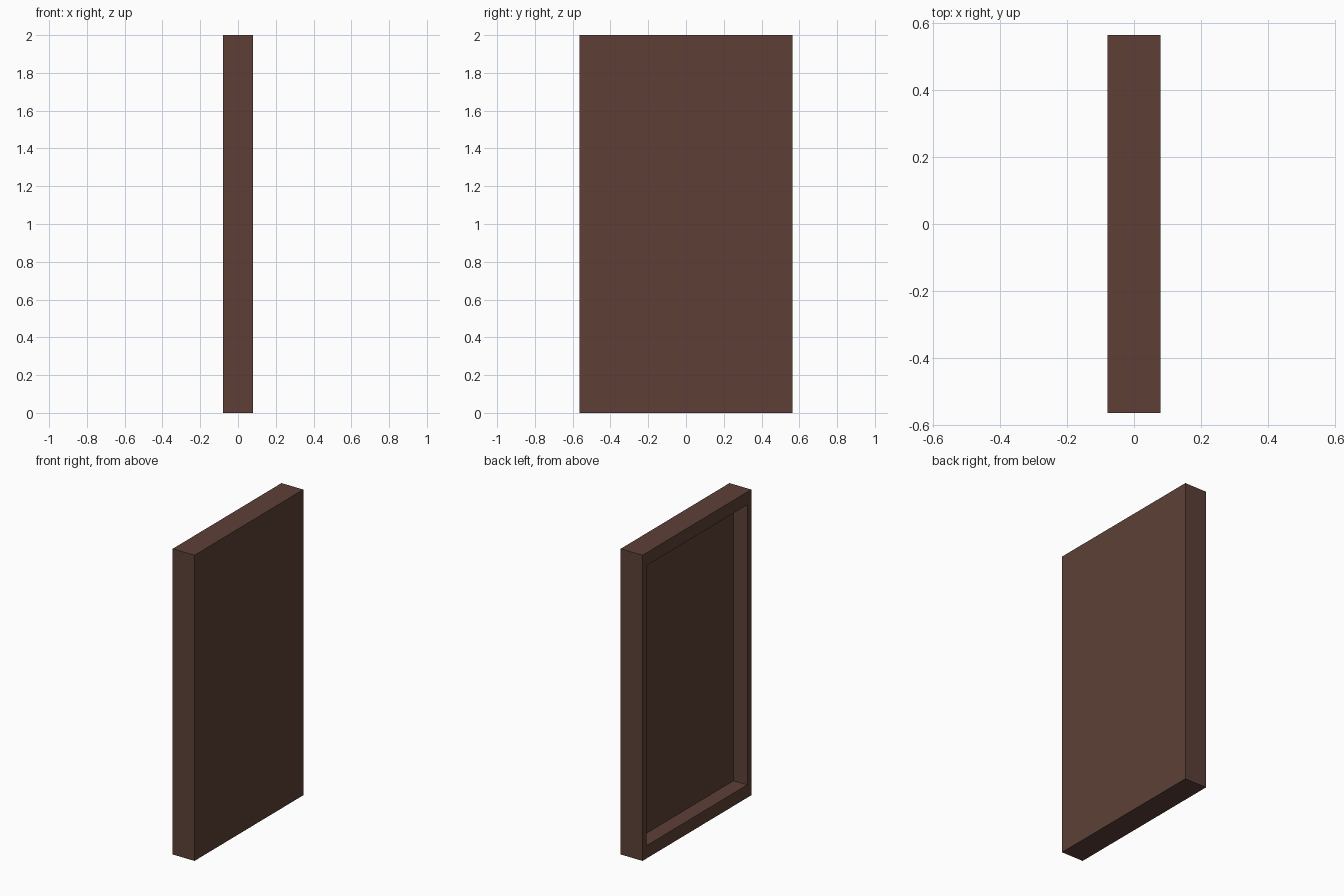
import bpy, bmesh
from mathutils import Matrix

if "Cube" in bpy.data.objects:
    bpy.data.objects.remove(bpy.data.objects["Cube"])

DEPTH, WIDTH, HEIGHT = 0.158, 1.125, 2.0
RIM_Y, RIM_Z, RECESS = 0.042, 0.084, 0.10

# Solid panel block standing on the ground
bm = bmesh.new()
bmesh.ops.create_cube(bm, size=1.0, matrix=Matrix.Translation((0, 0, HEIGHT / 2))
                      @ Matrix.Diagonal((DEPTH, WIDTH, HEIGHT, 1)))
bm.normal_update()

# Rim on the left side: thin at the sides, thicker at top and bottom
face = next(f for f in bm.faces if f.normal.x < -0.9)
bmesh.ops.inset_region(bm, faces=[face], thickness=0.02)
for v in face.verts:
    v.co.y = (WIDTH / 2 - RIM_Y) * (1 if v.co.y > 0 else -1)
    v.co.z = HEIGHT - RIM_Z if v.co.z > HEIGHT / 2 else RIM_Z

# Recess pushed in behind the rim
pocket = bmesh.ops.extrude_discrete_faces(bm, faces=[face])["faces"][0]
bmesh.ops.translate(bm, verts=pocket.verts, vec=(RECESS, 0, 0))
bmesh.ops.recalc_face_normals(bm, faces=bm.faces)

mesh = bpy.data.meshes.new("recessed_panel")
bm.to_mesh(mesh)
bm.free()
panel = bpy.data.objects.new("recessed_panel", mesh)
bpy.context.collection.objects.link(panel)

# Dark brown wood
wood = bpy.data.materials.new("dark_wood")
wood.diffuse_color = (0.109, 0.051, 0.038, 1)
wood.use_nodes = True
wood.node_tree.nodes["Principled BSDF"].inputs["Base Color"].default_value = wood.diffuse_color
mesh.materials.append(wood)
